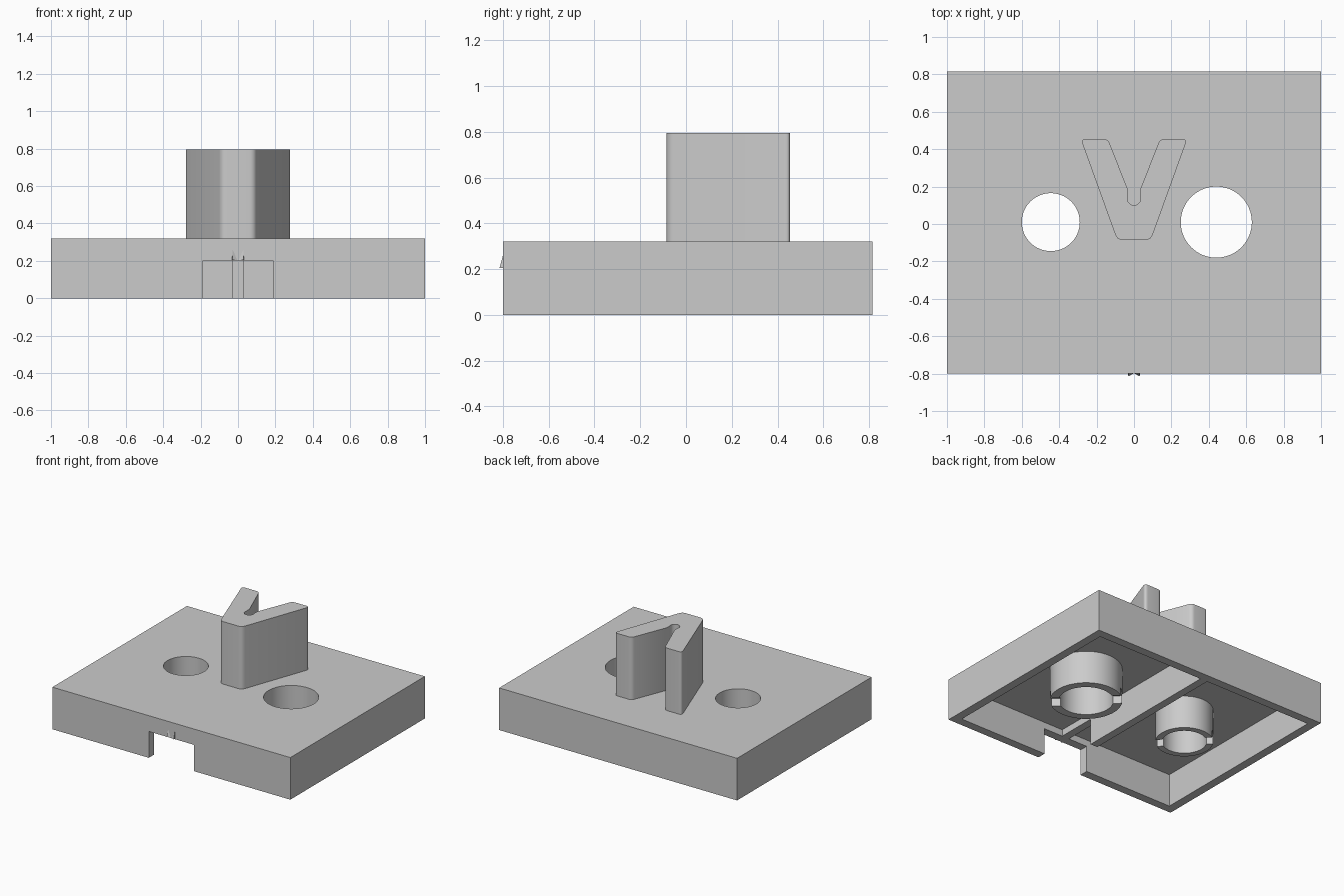
import bpy, bmesh, math
from mathutils import Matrix, Vector

cube = bpy.data.objects.get("Cube")
if cube:
    bpy.data.objects.remove(cube, do_unlink=True)

grey = bpy.data.materials.new("plain_grey")
grey.use_nodes = True
grey.diffuse_color = (0.6, 0.6, 0.6, 1)
grey.node_tree.nodes["Principled BSDF"].inputs["Base Color"].default_value = (0.6, 0.6, 0.6, 1)


def add_object(name, bm):
    bmesh.ops.recalc_face_normals(bm, faces=bm.faces)
    mesh = bpy.data.meshes.new(name)
    bm.to_mesh(mesh)
    bm.free()
    mesh.materials.append(grey)
    obj = bpy.data.objects.new(name, mesh)
    bpy.context.scene.collection.objects.link(obj)
    return obj


def box(name, low, high, turn=0.0):
    low, high = Vector(low), Vector(high)
    bm = bmesh.new()
    place = (Matrix.Translation((low + high) / 2) @ Matrix.Rotation(turn, 4, "Z")
             @ Matrix.Diagonal((*(high - low), 1)))
    bmesh.ops.create_cube(bm, size=1, matrix=place)
    return add_object(name, bm)


def cylinder(name, x, y, radius, z0, z1):
    bm = bmesh.new()
    bmesh.ops.create_cone(bm, cap_ends=True, segments=64, radius1=radius, radius2=radius,
                          depth=z1 - z0, matrix=Matrix.Translation((x, y, (z0 + z1) / 2)))
    return add_object(name, bm)


def prism(name, points, z0, z1):
    bm = bmesh.new()
    face = bm.faces.new([bm.verts.new((x, y, z0)) for x, y in points])
    grown = bmesh.ops.extrude_face_region(bm, geom=[face])
    top = [v for v in grown["geom"] if isinstance(v, bmesh.types.BMVert)]
    bmesh.ops.translate(bm, verts=top, vec=(0, 0, z1 - z0))
    return add_object(name, bm)


def cut(obj, cutter):
    cutter.hide_render = True
    mod = obj.modifiers.new("cut", "BOOLEAN")
    mod.operation, mod.solver, mod.object = "DIFFERENCE", "EXACT", cutter
    bpy.context.view_layer.objects.active = obj
    bpy.ops.object.modifier_apply(modifier=mod.name)
    bpy.data.objects.remove(cutter, do_unlink=True)


def smooth(obj):
    bpy.ops.object.select_all(action="DESELECT")
    obj.select_set(True)
    bpy.context.view_layer.objects.active = obj
    bpy.ops.object.shade_smooth_by_angle(angle=math.radians(30))


BACK, FRONT, WALL = 0.815, -0.8, 0.065
TOP, CEILING = 0.32, 0.25


def front_notch():
    return box("notch_cutter", (-0.19, -0.95, -0.1), (0.19, -0.43, 0.2))


# Hollow base with a notch in the front wall
base = box("base_plate", (-1, FRONT, 0), (1, BACK, TOP))
cut(base, box("cavity_cutter", (-1 + WALL, FRONT + WALL, -0.1), (1 - WALL, BACK - WALL, CEILING)))
cut(base, front_notch())

# Middle rib under the plate, cleared behind the notch
rib = box("middle_rib", (-0.03, FRONT + WALL, 0), (0.03, BACK - WALL, CEILING))
cut(rib, front_notch())

# Tubular bosses with a diagonal slot across the lower end
for name, x, y, hole, outer, half in (("left_boss", 0.44, 0.01, 0.19, 0.25, 0.055),
                                      ("right_boss", -0.445, 0.01, 0.155, 0.2, 0.045)):
    cut(base, cylinder("hole_cutter", x, y, hole, -0.1, 0.5))
    boss = cylinder(name, x, y, outer, 0, CEILING)
    cut(boss, cylinder("bore_cutter", x, y, hole, -0.1, 0.5))
    cut(boss, box("slot_cutter", (x - 0.4, y - half, -0.1), (x + 0.4, y + half, 0.06),
                  math.radians(-45)))
    smooth(boss)
smooth(base)


# Upright V post: rounded outer corners and a round relief at the inner root
def rounded(prev, corner, nxt, trim, steps=5):
    p, c, n = (Vector(q) for q in (prev, corner, nxt))
    a, b = c + (p - c).normalized() * trim, c + (n - c).normalized() * trim
    ts = [i / steps for i in range(steps + 1)]
    return [tuple(a * (1 - t) ** 2 + c * 2 * t * (1 - t) + b * t * t) for t in ts]


foot, tip, inner, root = (0.09, -0.085), (0.285, 0.455), (0.14, 0.455), (0.033, 0.185)
half_outline = rounded((0, -0.085), foot, tip, 0.03)
half_outline += rounded(foot, tip, inner, 0.03)
half_outline += rounded(tip, inner, root, 0.025)
half_outline.append(root)
for i in range(9):
    a = math.radians(20 - 110 * i / 8)
    half_outline.append((0.035 * math.cos(a), 0.135 + 0.035 * math.sin(a)))
half_outline[-1] = (0, 0.1)
outline = half_outline + [(-x, y) for x, y in reversed(half_outline[:-1])]
smooth(prism("v_post", outline, TOP, 0.795))

# Small pointed ticks above the notch
for name, side in (("left_tick", 1), ("right_tick", -1)):
    bm = bmesh.new()
    back = [bm.verts.new((side * x, FRONT, z)) for x, z in ((0.005, 0.205), (0.032, 0.205), (0.028, 0.26))]
    point = bm.verts.new((side * 0.03, -0.815, 0.205))
    bm.faces.new(back)
    for i in range(3):
        bm.faces.new((back[i], back[(i + 1) % 3], point))
    add_object(name, bm)
